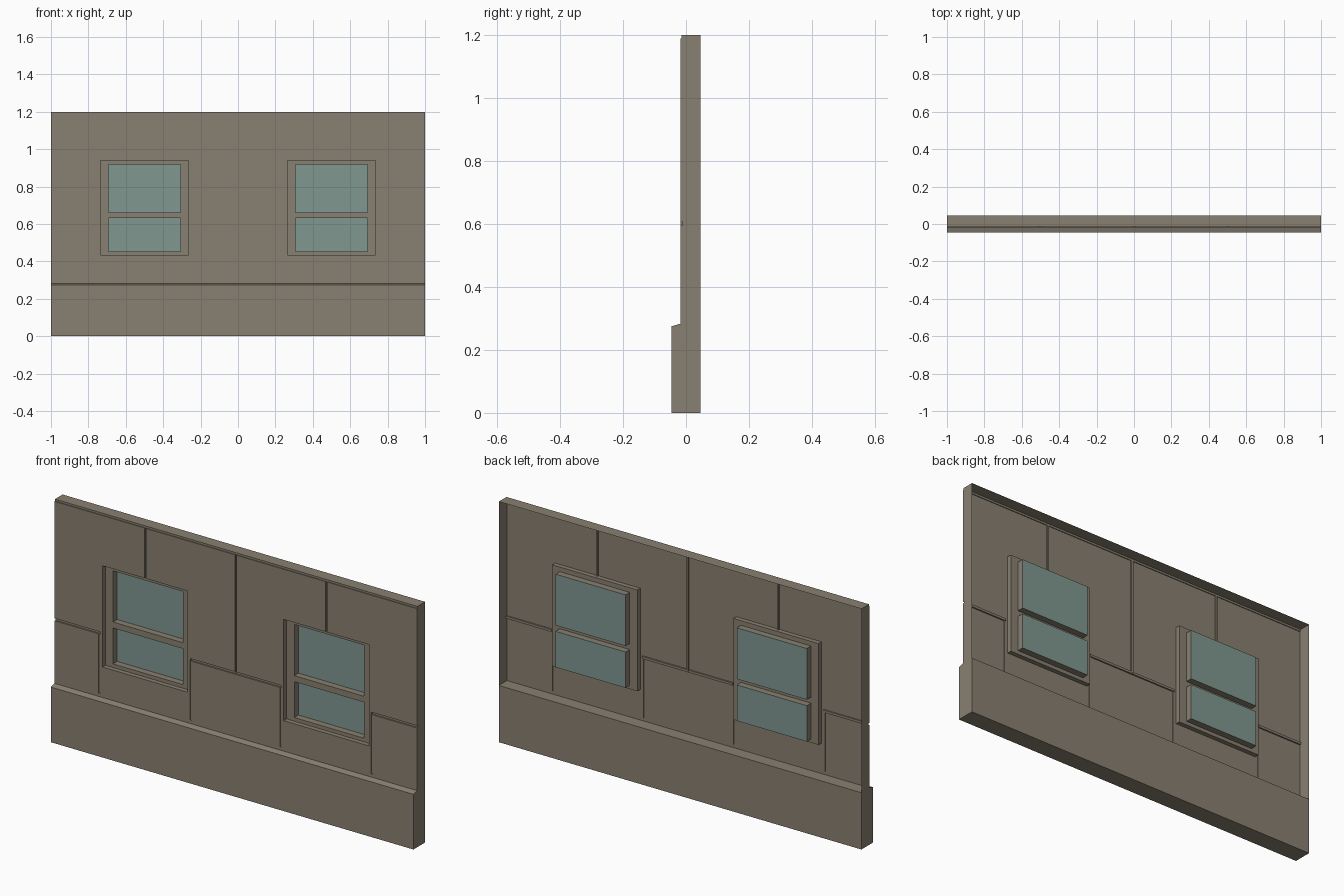
import bpy, bmesh

if "Cube" in bpy.data.objects:
    bpy.data.objects.remove(bpy.data.objects["Cube"])

BACK = 0.046       # rear plane of the surround
FACE = -0.018      # front skin
FRAME = 0.005      # recessed window frame
GLASS = 0.038      # deeper window panes
WINDOWS = (-0.5, 0.5)
FRAME_BOX = (0.235, 0.435, 0.94)                              # half width, z0, z1
PANES = ((0.193, 0.453, 0.632), (0.193, 0.662, 0.917))


def material(name, rgb):
    m = bpy.data.materials.new(name)
    m.diffuse_color = (*rgb, 1)
    m.use_nodes = True
    m.node_tree.nodes["Principled BSDF"].inputs["Base Color"].default_value = m.diffuse_color
    return m


wall_mat = material("taupe_wall", (0.25, 0.215, 0.165))
glass_mat = material("green_glass", (0.215, 0.31, 0.28))


def finish(bm, name, mat):
    me = bpy.data.meshes.new(name)
    bm.to_mesh(me)
    bm.free()
    me.materials.append(mat)
    ob = bpy.data.objects.new(name, me)
    bpy.context.collection.objects.link(ob)
    return ob


# Panel grooves as x0, x1, z0, z1, depth
G = 0.005
grooves = [(-G, G, 0.6, 1.19, 0.008)]
grooves += [(a, b, 0.595, 0.607, 0.007) for a, b in ((-1, -0.75), (-0.25, 0.25), (0.75, 1))]
for c in WINDOWS:
    grooves.append((c - 0.004, c + 0.004, 0.94, 1.19, 0.008))
    for s in (-0.252, 0.252):
        grooves.append((c + s - G, c + s + G, 0.3, 0.6, 0.004))


def depth(x, z):
    """Distance of the front skin along y at one point."""
    for c in WINDOWS:
        for h, z0, z1 in PANES:
            if abs(x - c) < h and z0 < z < z1:
                return GLASS
        h, z0, z1 = FRAME_BOX
        if abs(x - c) < h and z0 < z < z1:
            return FRAME
    y = FACE + (0.004 if z > 1.19 else 0)
    return y + max([g[4] for g in grooves if g[0] < x < g[1] and g[2] < z < g[3]], default=0)


# Cut lines of the wall skin
xs, zs = {-1, 1}, {0.283, 1.19, 1.2}
for g in grooves:
    xs.update(g[:2])
    zs.update(g[2:4])
for h, z0, z1 in (FRAME_BOX, *PANES):
    zs.update((z0, z1))
    for c in WINDOWS:
        xs.update((c - h, c + h))
xs = sorted({round(v, 4) for v in xs})
zs = sorted({round(v, 4) for v in zs})
nx, nz = len(xs) - 1, len(zs) - 1


def cell(i, k):
    if i < 0 or i >= nx or k >= nz:
        return BACK
    return depth((xs[i] + xs[i + 1]) / 2, (zs[k] + zs[k + 1]) / 2)


# Wall skin with grooves, window recesses and outer returns
bm = bmesh.new()


def quad(*pts):
    bm.faces.new([bm.verts.new(p) for p in pts])


for i in range(nx + 1):
    for k in range(nz):
        d, z0, z1 = cell(i, k), zs[k], zs[k + 1]
        left = cell(i - 1, k)
        if abs(left - d) > 1e-6:
            quad((xs[i], left, z0), (xs[i], d, z0), (xs[i], d, z1), (xs[i], left, z1))
        if i == nx:
            continue
        x0, x1, up = xs[i], xs[i + 1], cell(i, k + 1)
        if d != GLASS:
            quad((x0, d, z0), (x1, d, z0), (x1, d, z1), (x0, d, z1))
        if abs(up - d) > 1e-6:
            quad((x0, d, z1), (x1, d, z1), (x1, up, z1), (x0, up, z1))
bmesh.ops.remove_doubles(bm, verts=bm.verts, dist=1e-5)
finish(bm, "wall_panels", wall_mat)

# Plinth with sloping ledge, extruded along x
bm = bmesh.new()
profile = [(-0.046, 0), (BACK, 0), (BACK, 0.283), (FACE, 0.283), (-0.046, 0.275)]
face = bm.faces.new([bm.verts.new((-1, y, z)) for y, z in profile])
ext = bmesh.ops.extrude_face_region(bm, geom=[face])
bmesh.ops.translate(bm, vec=(2, 0, 0), verts=[v for v in ext["geom"] if isinstance(v, bmesh.types.BMVert)])
bmesh.ops.recalc_face_normals(bm, faces=bm.faces)
finish(bm, "plinth", wall_mat)

# Window panes
for c in WINDOWS:
    for (h, z0, z1), label in zip(PANES, ("lower", "upper")):
        bm = bmesh.new()
        quad((c - h, GLASS, z0), (c + h, GLASS, z0), (c + h, GLASS, z1), (c - h, GLASS, z1))
        finish(bm, f"{label}_window_pane", glass_mat)
